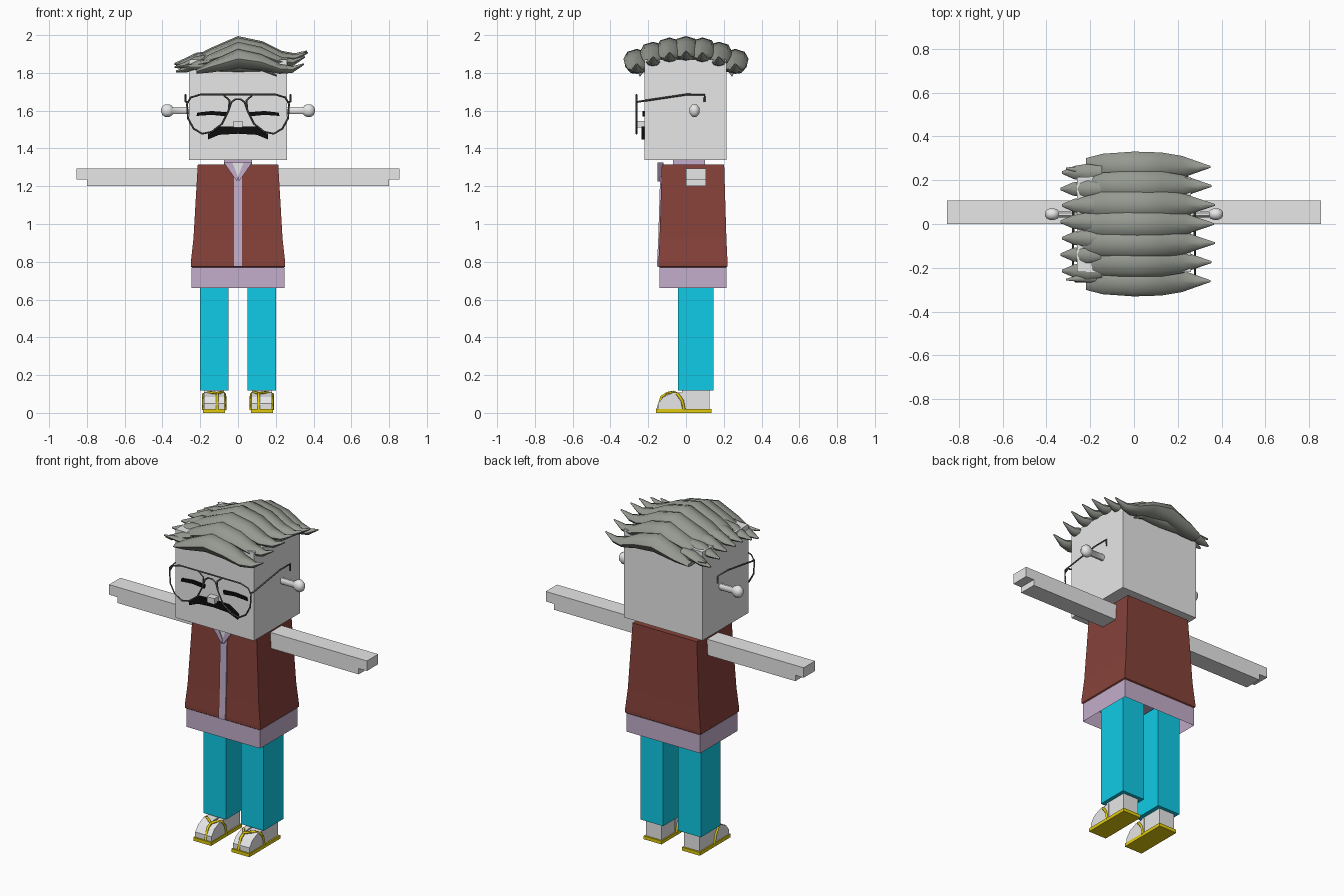
import bpy, bmesh, math
from mathutils import Vector

if "Cube" in bpy.data.objects:
    bpy.data.objects.remove(bpy.data.objects["Cube"])


def material(name, rgb):
    m = bpy.data.materials.new(name)
    m.use_nodes = True
    m.diffuse_color = (*rgb, 1)
    m.node_tree.nodes["Principled BSDF"].inputs["Base Color"].default_value = (*rgb, 1)
    return m


SKIN = material("pale skin", (0.8, 0.8, 0.8))
RED = material("brick red", (0.24, 0.054, 0.042))
LILAC = material("lilac", (0.55, 0.42, 0.6))
TEAL = material("bright teal", (0.005, 0.6, 0.8))
YELLOW = material("yellow", (0.75, 0.6, 0.004))
HAIR = material("grey hair", (0.3, 0.32, 0.28))
METAL = material("dark metal", (0.1, 0.1, 0.1))
BLACK = material("black", (0.004, 0.004, 0.004))


def loft(name, rings, mat, smooth=False):
    """Skin a list of equal-sized rings and cap both ends."""
    bm = bmesh.new()
    loops = [[bm.verts.new(p) for p in ring] for ring in rings]
    n = len(loops[0])
    for a, b in zip(loops, loops[1:]):
        for i in range(n):
            j = (i + 1) % n
            bm.faces.new((a[i], a[j], b[j], b[i]))
    bm.faces.new(loops[0])
    bm.faces.new(loops[-1])
    bmesh.ops.recalc_face_normals(bm, faces=bm.faces[:])
    me = bpy.data.meshes.new(name)
    bm.to_mesh(me)
    bm.free()
    me.materials.append(mat)
    if smooth:
        me.shade_smooth()
        me.set_sharp_from_angle(angle=math.radians(50))
    ob = bpy.data.objects.new(name, me)
    bpy.context.collection.objects.link(ob)
    return ob


def rect(cx, cy, hx, hy, z):
    return [(cx + a * hx, cy + b * hy, z) for a, b in ((-1, -1), (1, -1), (1, 1), (-1, 1))]


def box(name, x, y, z, mat):
    cx, cy, hx, hy = sum(x) / 2, sum(y) / 2, abs(x[1] - x[0]) / 2, (y[1] - y[0]) / 2
    return loft(name, [rect(cx, cy, hx, hy, h) for h in z], mat)


def plate(name, pts, y0, y1, mat, s=1):
    """Extrude an x-z outline from y0 to y1."""
    return loft(name, [[(s * x, y, z) for x, z in pts] for y in (y0, y1)], mat)


def tube(name, pts, r, mat, closed=False):
    cu = bpy.data.curves.new(name, "CURVE")
    cu.dimensions = "3D"
    cu.bevel_depth, cu.bevel_resolution, cu.use_fill_caps = r, 0, True
    sp = cu.splines.new("POLY")
    sp.points.add(len(pts) - 1)
    for p, co in zip(sp.points, pts):
        p.co = (*co, 1)
    sp.use_cyclic_u = closed
    cu.materials.append(mat)
    ob = bpy.data.objects.new(name, cu)
    bpy.context.collection.objects.link(ob)
    return ob


def lock(name, y, spine, dz=0, stretch=1, bend=0):
    """Tapered strand of hair; spine holds x, z, half width, half height."""
    rings = []
    for x, z, w, h in spine:
        rings.append([(x * stretch, y + bend * x * x + w * math.cos(a), z + dz + h * math.sin(a))
                      for a in (k * math.tau / 8 for k in range(8))])
    return loft(name, rings, HAIR, smooth=True)


# Head, nose and neck
box("head", (-0.26, 0.26), (-0.22, 0.215), (1.34, 1.87), SKIN)
box("nose", (-0.025, 0.025), (-0.26, -0.21), (1.51, 1.545), SKIN)
box("shirt_collar", (-0.075, 0.075), (-0.07, 0.1), (1.29, 1.34), LILAC)

# Vest with a slightly flared, tucked hem
CY = 0.037
VEST = [(0.765, 0.235, 0.17), (0.775, 0.25, 0.183), (0.795, 0.25, 0.183),
        (0.92, 0.236, 0.177), (1.315, 0.213, 0.165)]
loft("vest", [rect(0, CY, hx, hy, z) for z, hx, hy in VEST], RED)
loft("shirt_front_strip", [rect(0, CY - hy, 0.022, 0.007, z) for z, hx, hy in VEST[1:]], LILAC)
plate("neck_opening", [(-0.032, 1.325), (0.032, 1.325), (0, 1.25)], -0.145, -0.12, SKIN)

# Shirt tail, hollow underneath
shirt = box("shirt_tail", (-0.245, 0.245), (-0.14, 0.215), (0.66, 0.77), LILAC)
bm = bmesh.new()
bm.from_mesh(shirt.data)
bottom = min(bm.faces, key=lambda f: f.calc_center_median().z)
bmesh.ops.inset_individual(bm, faces=[bottom], thickness=0.025)
bmesh.ops.translate(bm, verts=bottom.verts[:], vec=(0, 0, 0.09))
bm.to_mesh(shirt.data)
bm.free()

# Moustache
half = [(0.1, 1.515), (0.16, 1.475), (0.16, 1.447), (0.1, 1.472)]
plate("moustache", [(0, 1.518)] + half + [(0, 1.478)] + [(-x, z) for x, z in half[::-1]],
      -0.235, -0.215, BLACK)

for s, side in ((1, "left"), (-1, "right")):
    # Arm with a stepped hand
    plate(side + "_arm", [(0.2, 1.2), (0.8, 1.2), (0.8, 1.235), (0.855, 1.235),
                          (0.855, 1.295), (0.2, 1.295)], 0, 0.107, SKIN, s)
    # Ear: stalk and faceted knob
    ear = [(0.25, 0.02), (0.345, 0.02), (0.35, 0.028), (0.365, 0.036),
           (0.385, 0.036), (0.4, 0.026), (0.407, 0.01)]
    loft(side + "_ear", [[(s * x, 0.045 + 0.8 * r * math.cos(a), 1.6 + r * math.sin(a))
                          for a in (k * math.tau / 8 + math.pi / 8 for k in range(8))]
                         for x, r in ear], SKIN, smooth=True)
    # Closed eyelid
    plate(side + "_eye", [(0.06, 1.592), (0.14, 1.598), (0.215, 1.59), (0.22, 1.572),
                          (0.14, 1.578), (0.065, 1.57)], -0.229, -0.215, BLACK, s)
    # Glasses rim and temple
    rim = [(0.045, 1.655), (0.08, 1.685), (0.2, 1.685), (0.25, 1.67), (0.27, 1.635), (0.265, 1.56),
           (0.235, 1.505), (0.19, 1.478), (0.14, 1.488), (0.085, 1.53), (0.05, 1.6)]
    tube(side + "_glasses_rim", [(s * x, -0.262, z) for x, z in rim], 0.005, METAL, True)
    tube(side + "_glasses_temple", [(s * x, y, z) for x, y, z in (
        (0.268, -0.262, 1.645), (0.278, -0.25, 1.648), (0.278, 0, 1.685),
        (0.278, 0.098, 1.685), (0.278, 0.098, 1.645))], 0.005, METAL)
    # Collar flap
    plate(side + "_collar_flap", [(0.075, 1.325), (0.03, 1.325), (0, 1.25), (0.005, 1.225)],
          -0.15, -0.12, LILAC, s)
    # Trouser leg
    box(side + "_leg", (s * 0.05, s * 0.2), (-0.042, 0.145), (0.118, 0.74), TEAL)
    # Foot: heel block, big toe and remaining toes
    box(side + "_heel", (s * 0.075, s * 0.178), (-0.02, 0.125), (0.015, 0.13), SKIN)
    toe = [(0, 0.015), (0, 0.11), (-0.07, 0.107), (-0.12, 0.085), (-0.148, 0.05), (-0.148, 0.015)]
    for part, x0, x1 in (("big_toe", 0.072, 0.106), ("toes", 0.114, 0.18)):
        loft(side + "_" + part, [[(s * x, y, z) for y, z in toe] for x in (x0, x1)], SKIN)
    # Sandal sole and straps
    box(side + "_sandal_sole", (s * 0.068, s * 0.186), (-0.158, 0.135), (0, 0.02), YELLOW)
    for part, x in (("inner", 0.07), ("outer", 0.182)):
        tube(side + "_sandal_strap_" + part, [(s * a, y, z) for a, y, z in (
            (x, -0.01, 0.015), (x, -0.02, 0.065), (x, -0.045, 0.1), (0.6 * x + 0.044, -0.07, 0.11),
            (0.11, -0.1, 0.104), (0.11, -0.13, 0.085), (0.11, -0.15, 0.02))], 0.008, YELLOW)

# Glasses bridge and brow bar
tube("glasses_brow_bar", [(-0.08, -0.262, 1.685), (0.08, -0.262, 1.685)], 0.005, METAL)
tube("glasses_bridge", [(x, -0.262, z) for x, z in (
    (-0.05, 1.6), (-0.035, 1.645), (-0.015, 1.66), (0.015, 1.66), (0.035, 1.645), (0.05, 1.6))],
     0.005, METAL)

# Hair: swept strands, short side curls, and low strands front and back
SWEEP = [(-0.23, 1.875, 0.04, 0.012), (-0.15, 1.9, 0.06, 0.03), (0, 1.943, 0.07, 0.052),
         (0.13, 1.925, 0.066, 0.042), (0.23, 1.89, 0.05, 0.027), (0.3, 1.886, 0.026, 0.018),
         (0.365, 1.915, 0.004, 0.004)]
CURL = [(-0.15, 1.9, 0.03, 0.015), (-0.22, 1.885, 0.04, 0.022), (-0.28, 1.86, 0.03, 0.018),
        (-0.335, 1.848, 0.006, 0.005)]
LOW = [(-0.31, 1.835, 0.004, 0.004), (-0.2, 1.83, 0.025, 0.018), (0, 1.83, 0.04, 0.025),
       (0.13, 1.825, 0.025, 0.016), (0.205, 1.785, 0.004, 0.004)]
for i in range(-3, 4):
    y = 0.087 * i
    lock(f"swept_strand_{i + 4}", y, SWEEP, dz=-y * y, stretch=1 - 0.9 * y * y + 0.02 * (i % 2))
    lock(f"side_curl_{i + 4}", 0.075 * i + 0.01, CURL, dz=-0.6 * y * y, stretch=1 - 0.02 * (i % 2))
for name, s in (("front", -1), ("back", 1)):
    lock(name + "_low_strand", s * 0.235, LOW, bend=s * 0.2)
